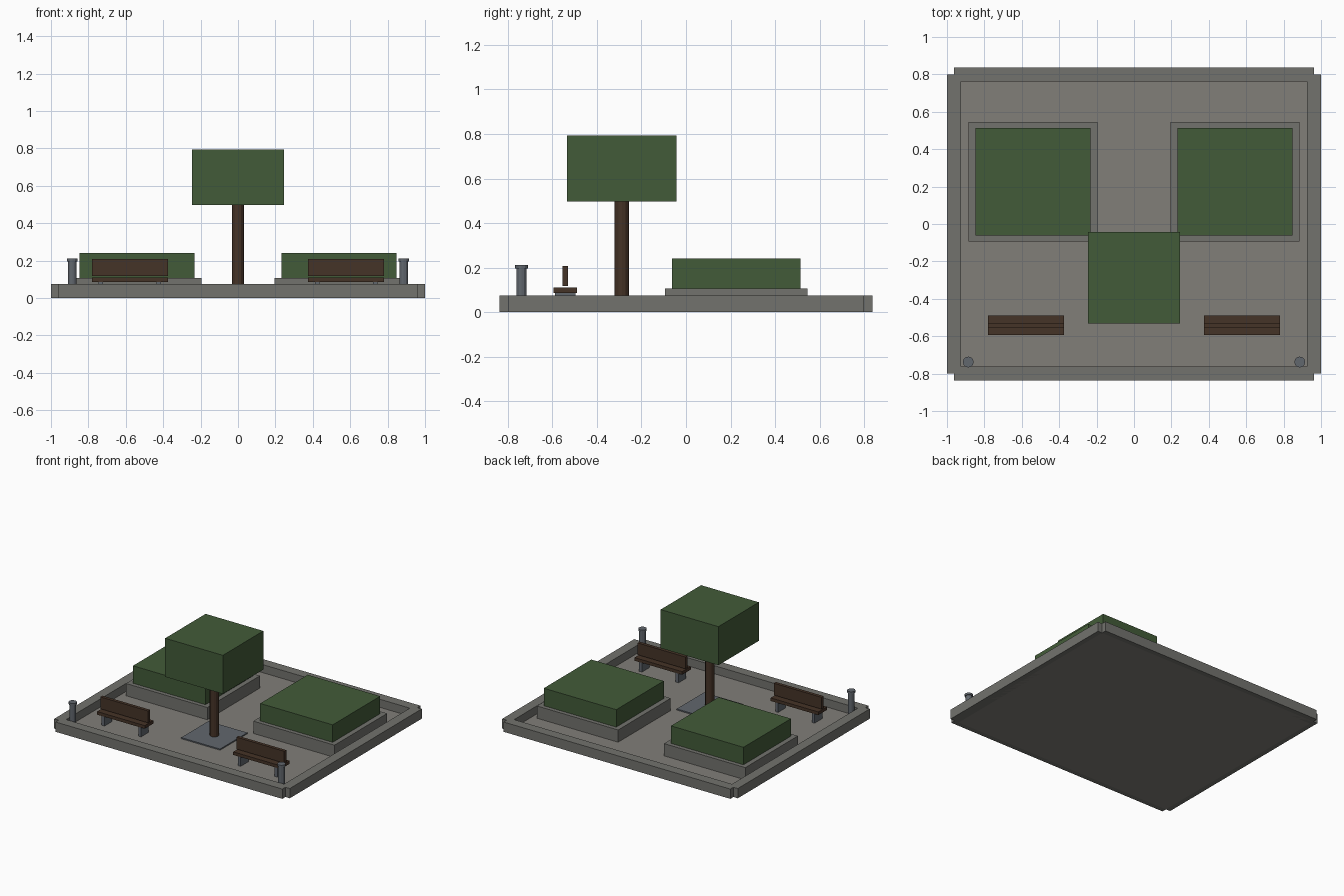
import bpy
import math

if "Cube" in bpy.data.objects:
    bpy.data.objects.remove(bpy.data.objects["Cube"])


def mat(name, rgb):
    m = bpy.data.materials.new(name)
    m.diffuse_color = (*rgb, 1)
    m.use_nodes = True
    m.node_tree.nodes["Principled BSDF"].inputs["Base Color"].default_value = m.diffuse_color
    return m


STONE = mat("kerb_stone", (0.17, 0.17, 0.155))
PAVING = mat("paving", (0.22, 0.21, 0.19))
LEAF = mat("foliage", (0.055, 0.105, 0.04))
WOOD = mat("wood", (0.06, 0.033, 0.02))
STEEL = mat("steel", (0.12, 0.135, 0.155))


def box(name, x, y, z, m):
    """Box from (min, max) ranges on each axis."""
    bpy.ops.mesh.primitive_cube_add(
        size=1, location=[(a + b) / 2 for a, b in (x, y, z)])
    o = bpy.context.object
    o.name = name
    o.scale = [b - a for a, b in (x, y, z)]
    bpy.ops.object.transform_apply(location=False, rotation=False, scale=True)
    o.data.materials.append(m)
    return o


def post(name, x, y, z0, z1, r, m, sides=12):
    bpy.ops.mesh.primitive_cylinder_add(
        vertices=sides, radius=r, depth=z1 - z0, location=(x, y, (z0 + z1) / 2))
    o = bpy.context.object
    o.name = name
    o.data.materials.append(m)
    return o


def around(c, w):
    return (c - w / 2, c + w / 2)


FLOOR = 0.013

# Paved floor and the kerbs centred on its edges
box("paved_floor", (-0.9625, 0.9625), (-0.80, 0.80), (0, FLOOR), PAVING)
for s, end in ((-1, "front"), (1, "back")):
    box(end + "_kerb", (-0.9625, 0.9625), around(s * 0.8, 0.075), (0, 0.075), STONE)
for s, side in ((-1, "left"), (1, "right")):
    box(side + "_kerb", around(s * 0.9625, 0.075), (-0.8, 0.8), (0, 0.075), STONE)

# Tree with its ground grate
box("tree_grate", around(0, 0.33), around(-0.288, 0.33), (FLOOR - 0.005, 0.022), STEEL)
post("tree_trunk", 0, -0.288, 0.005, 0.51, 0.032, WOOD)
box("tree_canopy", around(0, 0.49), around(-0.288, 0.49), (0.497, 0.793), LEAF)

for s, side in ((-1, "left"), (1, "right")):
    # Planter and hedge
    cx = s * 0.54
    box(side + "_planter", around(cx, 0.69), around(0.2255, 0.638), (0.005, 0.107), STONE)
    box(side + "_hedge", around(cx, 0.615), around(0.2255, 0.576), (0.10, 0.241), LEAF)

    # Bench: seat, backrest above its centre line, two legs
    bx = s * 0.578
    box(side + "_bench_seat", around(bx, 0.405), around(-0.542, 0.104), (0.087, 0.111), WOOD)
    box(side + "_bench_back", around(bx, 0.405), around(-0.542, 0.025), (0.117, 0.208), WOOD)
    for t, end in ((-1, "outer"), (1, "inner")):
        box(f"{side}_bench_{end}_leg", around(bx - s * t * 0.155, 0.024),
            around(-0.542, 0.092), (FLOOR - 0.005, 0.09), STEEL)

    # Bollard with cap
    post(side + "_bollard", s * 0.886, -0.738, 0.005, 0.20, 0.023, STEEL)
    post(side + "_bollard_cap", s * 0.886, -0.738, 0.196, 0.212, 0.029, STEEL)
